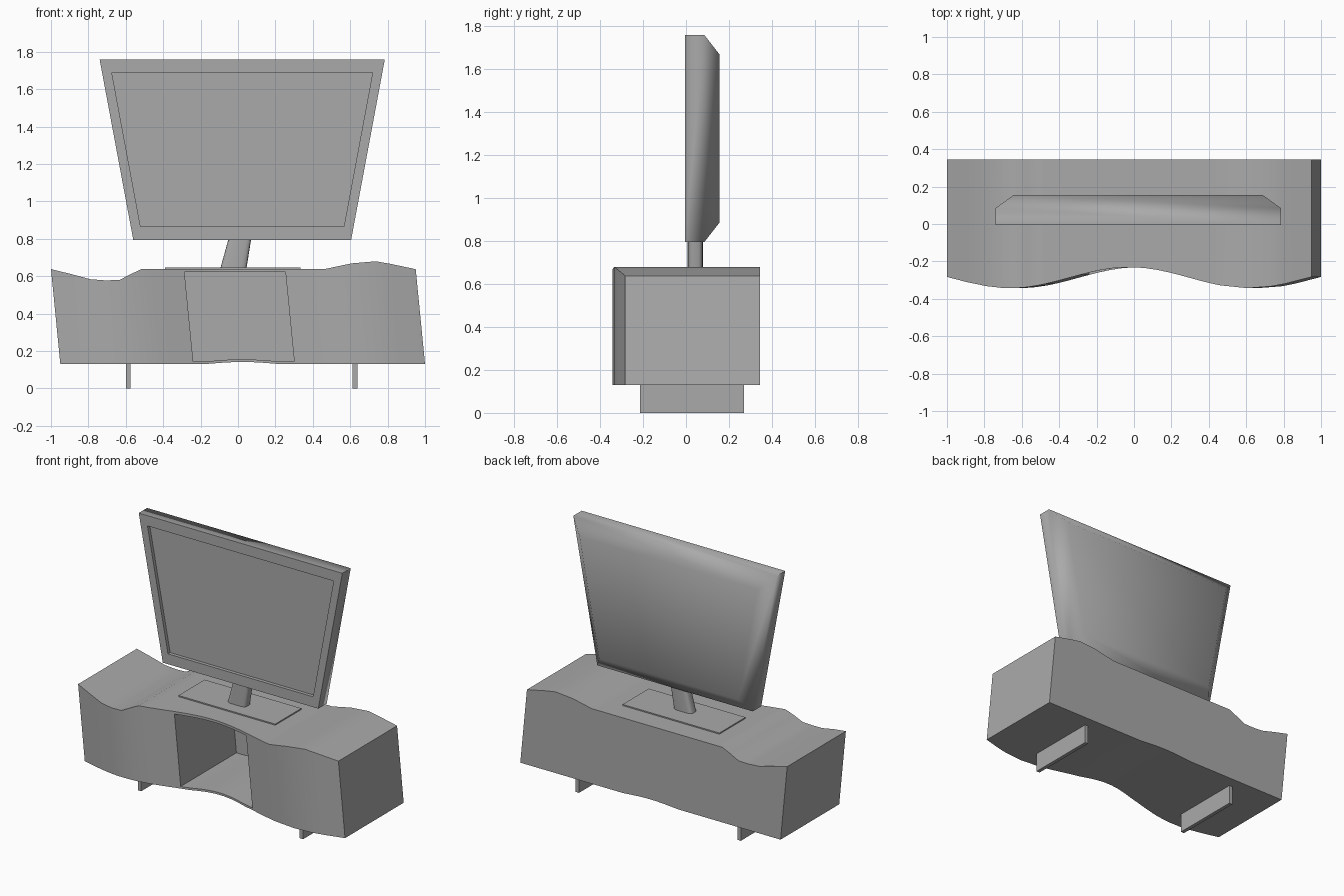
import bpy, bmesh, math

if "Cube" in bpy.data.objects:
    bpy.data.objects.remove(bpy.data.objects["Cube"], do_unlink=True)

# Single colour
grey = bpy.data.materials.new("plain grey")
grey.use_nodes = True
grey.diffuse_color = (0.4, 0.4, 0.4, 1)
for node in grey.node_tree.nodes:
    if node.type == 'BSDF_PRINCIPLED':
        node.inputs["Base Color"].default_value = (0.4, 0.4, 0.4, 1)


def loft(name, rings, angle=30):
    """Skin a list of equal point rings and cap both ends."""
    bm = bmesh.new()
    rows = [[bm.verts.new(p) for p in ring] for ring in rings]
    n = len(rows[0])
    for a, b in zip(rows, rows[1:]):
        for i in range(n):
            j = (i + 1) % n
            bm.faces.new((a[i], a[j], b[j], b[i]))
    bm.faces.new(rows[0])
    bm.faces.new(rows[-1])
    bmesh.ops.recalc_face_normals(bm, faces=bm.faces)
    mesh = bpy.data.meshes.new(name)
    bm.to_mesh(mesh)
    bm.free()
    mesh.materials.append(grey)
    obj = bpy.data.objects.new(name, mesh)
    bpy.context.collection.objects.link(obj)
    smooth(obj, angle)
    return obj


def smooth(obj, angle):
    bpy.ops.object.select_all(action='DESELECT')
    obj.select_set(True)
    bpy.context.view_layer.objects.active = obj
    bpy.ops.object.shade_smooth_by_angle(angle=math.radians(angle))


def box(name, x, y, z):
    return loft(name, [[(x[0], y[0], h), (x[1], y[0], h),
                        (x[1], y[1], h), (x[0], y[1], h)] for h in z])


# Cabinet: wavy front and top, leaning sideways
TOP = [(-0.975, 0.638), (-0.87, 0.612), (-0.77, 0.584), (-0.69, 0.578),
       (-0.615, 0.58), (-0.55, 0.612), (-0.49, 0.639), (0.49, 0.639),
       (0.635, 0.669), (0.765, 0.68), (0.835, 0.668), (0.975, 0.638)]


def top_z(x):
    for (x0, z0), (x1, z1) in zip(TOP, TOP[1:]):
        if x <= x1:
            return z0 + (z1 - z0) * (x - x0) / (x1 - x0)
    return TOP[-1][1]


def front_y(x):
    return -0.287 + 0.056 * math.cos(math.pi * x / 0.64)


def bump(x):
    return 0.012 * max(0, math.cos(math.pi * x / 0.4)) if abs(x) < 0.2 else 0


def lean(x, y, z):
    return (x + 0.025 - 0.05 * (z - 0.13) / 0.51, y, z)


def section(x, y0, y1, z0, z1):
    return [lean(x, y0, z0), lean(x, y1, z0), lean(x, y1, z1), lean(x, y0, z1)]


stations = {round(x, 3) for x, _ in TOP} | {round(-0.45 + 0.06 * i, 3) for i in range(16)}
cabinet = loft("cabinet", [section(x, front_y(x), 0.345, 0.13 + bump(x), top_z(x))
                           for x in sorted(stations)])

# Open niche cut into the cabinet front
niche = loft("niche_cutter", [section(x, -0.6, 0.325, 0.144 + bump(x), 0.622)
                              for x in [-0.263 + 0.54 * i / 12 for i in range(13)]])
niche.hide_render = True
cut = cabinet.modifiers.new("niche", 'BOOLEAN')
cut.operation = 'DIFFERENCE'
cut.solver = 'EXACT'
cut.object = niche
bpy.context.view_layer.objects.active = cabinet
bpy.ops.object.modifier_apply(modifier="niche")
bpy.data.objects.remove(niche, do_unlink=True)
smooth(cabinet, 30)

# Two board feet
for side, x in (("right", -0.6), ("left", 0.613)):
    box(side + "_foot", (x, x + 0.025), (-0.215, 0.27), (0, 0.14))

# Stand plate and leaning neck
box("stand_plate", (-0.39, 0.335), (-0.08, 0.2), (0.63, 0.647))


def rounded(cx, half, z):
    ring = []
    for i in range(24):
        a = 2 * math.pi * i / 24
        c, s = math.cos(a), math.sin(a)
        ring.append((cx + half * math.copysign(abs(c) ** 0.5, c),
                     0.043 + 0.035 * math.copysign(abs(s) ** 0.5, s), z))
    return ring


loft("stand_neck", [rounded(-0.025, 0.07, 0.64), rounded(0.012, 0.06, 0.81)], 40)


# Television: tapered panel, recessed screen, chamfered back
def panel(y, dx, dz):
    ring = []
    for z, sides in ((0.795 + dz, (-1, 1)), (1.76 - dz, (1, -1))):
        half = 0.5825 + 0.1865 * (z - 0.795) - dx
        ring += [(0.0225 + s * half, y, z) for s in sides]
    return ring


loft("television", [panel(0.018, 0.052, 0.07), panel(-0.005, 0.052, 0.07),
                    panel(-0.005, 0, 0), panel(0.085, 0, 0),
                    panel(0.155, 0.08, 0.09)], 60)
